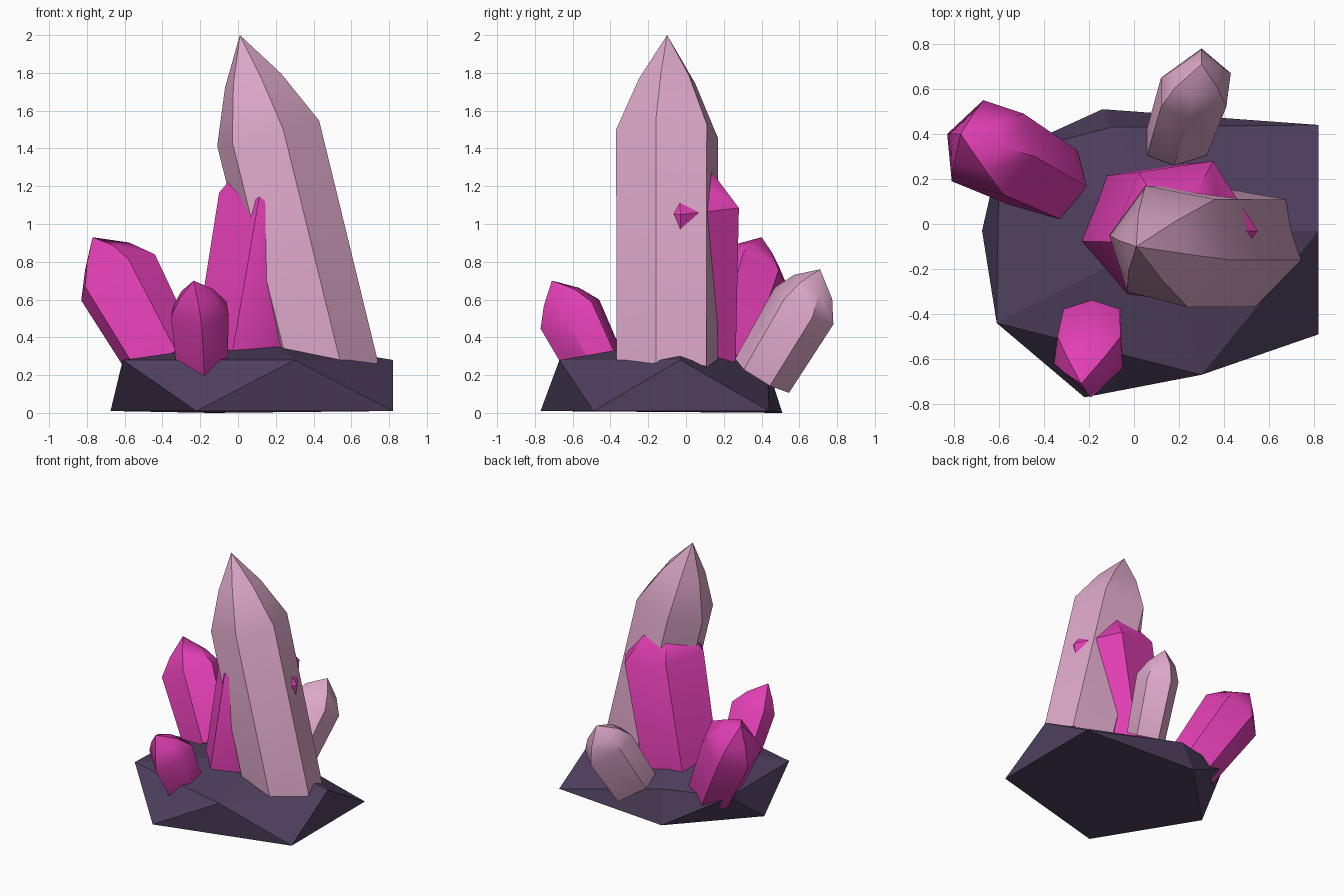
import bpy, bmesh
from mathutils import Vector
from math import radians

if "Cube" in bpy.data.objects:
    bpy.data.objects.remove(bpy.data.objects["Cube"])


def material(name, rgb):
    m = bpy.data.materials.new(name)
    m.diffuse_color = (*rgb, 1)
    m.use_nodes = True
    m.node_tree.nodes["Principled BSDF"].inputs["Base Color"].default_value = m.diffuse_color
    return m


PALE = material("pale_pink", (0.72, 0.39, 0.58))
MAGENTA = material("magenta", (0.76, 0.05, 0.46))
ROCK = material("dark_violet_rock", (0.078, 0.05, 0.112))


def finish(name, bm, mat):
    bmesh.ops.recalc_face_normals(bm, faces=bm.faces)
    me = bpy.data.meshes.new(name)
    bm.to_mesh(me)
    bm.free()
    me.materials.append(mat)
    ob = bpy.data.objects.new(name, me)
    bpy.context.collection.objects.link(ob)
    return ob


def crystal(name, mat, centre, axis, outline, depth, foot_scale, neck, neck_scale, tip):
    """Six-sided shaft along axis; outline is the plan of the shoulder ring,
    which lies square to the axis. The neck ring and tip close the top."""
    centre, axis, neck = Vector(centre), Vector(axis), Vector(neck)
    offsets = []
    for x, y in outline:
        dx, dy = x - centre.x, y - centre.y
        offsets.append(Vector((dx, dy, -(dx * axis.x + dy * axis.y) / axis.z)))
    bm = bmesh.new()
    foot = centre - axis * depth
    rings = [[bm.verts.new(c + o * s) for o in offsets]
             for c, s in ((foot, foot_scale), (centre, 1), (neck, neck_scale))]
    point = bm.verts.new(tip)
    n = len(outline)
    bm.faces.new(rings[0])
    for i in range(n):
        j = (i + 1) % n
        for low, high in zip(rings, rings[1:]):
            bm.faces.new((low[i], low[j], high[j], high[i]))
        bm.faces.new((rings[2][i], rings[2][j], point))
    ob = finish(name, bm, mat)
    bpy.ops.object.select_all(action='DESELECT')
    ob.select_set(True)
    bpy.context.view_layer.objects.active = ob
    bpy.ops.object.shade_smooth_by_angle(angle=radians(42))


# Faceted rock: lower ring, upper ring and a low peak wrapped in a hull
bm = bmesh.new()
for p in ((-0.22, -0.77, 0.01), (0.82, -0.49, 0.01), (0.82, 0.44, 0.01),
          (-0.14, 0.51, 0), (-0.675, -0.03, 0.01),
          (-0.61, -0.44, 0.28), (0.30, -0.67, 0.28), (0.82, -0.03, 0.28),
          (-0.10, 0.43, 0.25), (-0.60, 0.30, 0.27), (0.17, -0.04, 0.39)):
    bm.verts.new(p)
bmesh.ops.convex_hull(bm, input=bm.verts)
finish("rock_base", bm, ROCK)

# Tall leaning crystal
crystal("tall_crystal", PALE, (0.16, -0.10, 1.48), (-0.246, 0, 1),
        [(0.43, -0.16), (0.24, -0.37), (-0.03, -0.30),
         (-0.11, -0.05), (0.05, 0.17), (0.36, 0.11)],
        1.28, 0.99, (0.08, -0.10, 1.76), 0.55, (0.01, -0.10, 2.0))

# Middle crystal crossing the tall one
crystal("middle_crystal", MAGENTA, (0.21, -0.02, 1.11), (0.18, 0, 1),
        [(0.55, -0.03), (0.36, -0.28), (0.11, -0.33),
         (-0.10, -0.08), (0.02, 0.23), (0.35, 0.28)],
        0.85, 0.94, (0.20, -0.03, 1.31), 0.5, (0.20, -0.05, 1.42))

# Left crystal
crystal("left_crystal", MAGENTA, (-0.63, 0.35, 0.72), (-0.55, 0.30, 1),
        [(-0.83, 0.40), (-0.67, 0.55), (-0.49, 0.49),
         (-0.44, 0.30), (-0.58, 0.13), (-0.81, 0.19)],
        0.47, 0.85, (-0.69, 0.37, 0.83), 0.6, (-0.77, 0.40, 0.93))

# Small front crystal
crystal("front_crystal", MAGENTA, (-0.21, -0.60, 0.53), (-0.05, -0.5, 1),
        [(-0.355, -0.62), (-0.34, -0.50), (-0.20, -0.46),
         (-0.06, -0.50), (-0.05, -0.64), (-0.19, -0.77)],
        0.32, 0.87, (-0.22, -0.65, 0.62), 0.6, (-0.235, -0.71, 0.70))

# Small back crystal
crystal("back_crystal", PALE, (0.27, 0.62, 0.57), (0.2, 0.6, 1),
        [(0.12, 0.65), (0.30, 0.78), (0.43, 0.67),
         (0.41, 0.52), (0.25, 0.47), (0.12, 0.52)],
        0.37, 0.92, (0.28, 0.67, 0.67), 0.65, (0.30, 0.71, 0.76))
